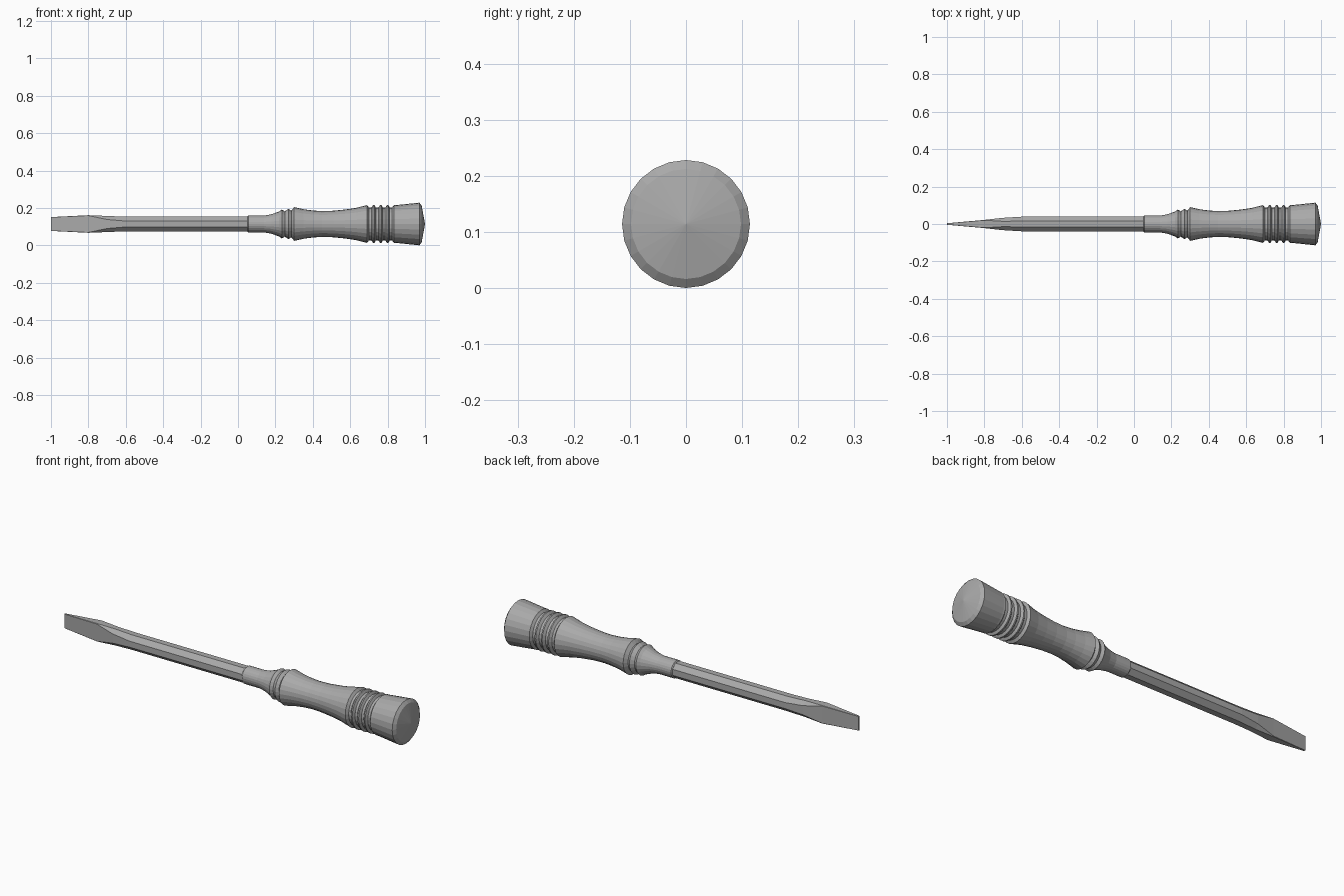
import bpy, bmesh, math

cube = bpy.data.objects.get("Cube")
if cube:
    bpy.data.objects.remove(cube)

AXIS_Z = 0.114

grey = bpy.data.materials.new("steel grey")
grey.use_nodes = True
colour = (0.4, 0.4, 0.4, 1)
grey.diffuse_color = colour
grey.node_tree.nodes["Principled BSDF"].inputs["Base Color"].default_value = colour


def loft(name, rings):
    """Skin a row of equal-sized point rings and cap both ends."""
    bm = bmesh.new()
    loops = [[bm.verts.new(p) for p in ring] for ring in rings]
    n = len(loops[0])
    for a, b in zip(loops, loops[1:]):
        for i in range(n):
            j = (i + 1) % n
            bm.faces.new((a[i], a[j], b[j], b[i]))
    bm.faces.new(loops[0])
    bm.faces.new(loops[-1])
    bmesh.ops.remove_doubles(bm, verts=bm.verts, dist=0.00005)
    bmesh.ops.recalc_face_normals(bm, faces=bm.faces)
    mesh = bpy.data.meshes.new(name)
    bm.to_mesh(mesh)
    bm.free()
    mesh.materials.append(grey)
    obj = bpy.data.objects.new(name, mesh)
    bpy.context.collection.objects.link(obj)
    return obj


def circle(x, r, sides=24):
    return [(x, r * math.sin(2 * math.pi * i / sides),
             AXIS_Z + r * math.cos(2 * math.pi * i / sides)) for i in range(sides)]


def chamfered(x, hy, hz, fy, fz):
    """Rectangle hy by hz with cut corners; fy and fz are the half flats left."""
    pts = [(hy, -fz), (hy, fz), (fy, hz), (-fy, hz),
           (-hy, fz), (-hy, -fz), (-fy, -hz), (fy, -hz)]
    return [(x, y, AXIS_Z + z) for y, z in pts]


# Turned handle: ferrule, collar rings, waisted grip
profile = [(0.05, 0.040), (0.055, 0.045), (0.14, 0.045), (0.18, 0.052), (0.22, 0.067),
           (0.235, 0.077), (0.25, 0.068), (0.27, 0.081), (0.285, 0.071),
           (0.30, 0.090), (0.35, 0.079), (0.40, 0.072), (0.45, 0.069),
           (0.51, 0.071), (0.57, 0.077), (0.63, 0.086), (0.69, 0.101)]
# Grip ridges
for k in range(4):
    x = 0.70 + 0.037 * k
    profile += [(x, 0.088), (x + 0.013, 0.088), (x + 0.023, 0.101), (x + 0.030, 0.101)]
# Flared butt with a shallow conical end
profile += [(0.845, 0.101), (0.97, 0.114), (0.982, 0.098)]
handle = loft("handle", [circle(x, r) for x, r in profile])
bm = bmesh.new()
bm.from_mesh(handle.data)
cap = max(bm.faces, key=lambda f: f.calc_center_median().x)
centre = bmesh.ops.poke(bm, faces=[cap])["verts"][0]
centre.co.x = 1.0
bm.to_mesh(handle.data)
bm.free()

# Octagonal shaft
flat = 0.038 * math.tan(math.pi / 8)
loft("shaft", [chamfered(x, 0.039, 0.039, flat, flat) for x in (-0.6, 0.07)])

# Blade flattening from the octagon into a wedge tip
loft("blade", [chamfered(-0.60, 0.039, 0.039, flat, flat),
               chamfered(-0.70, 0.033, 0.043, 0.014, 0.024),
               chamfered(-0.80, 0.022, 0.047, 0.020, 0.045),
               chamfered(-1.00, 0.004, 0.037, 0.0035, 0.0365)])
